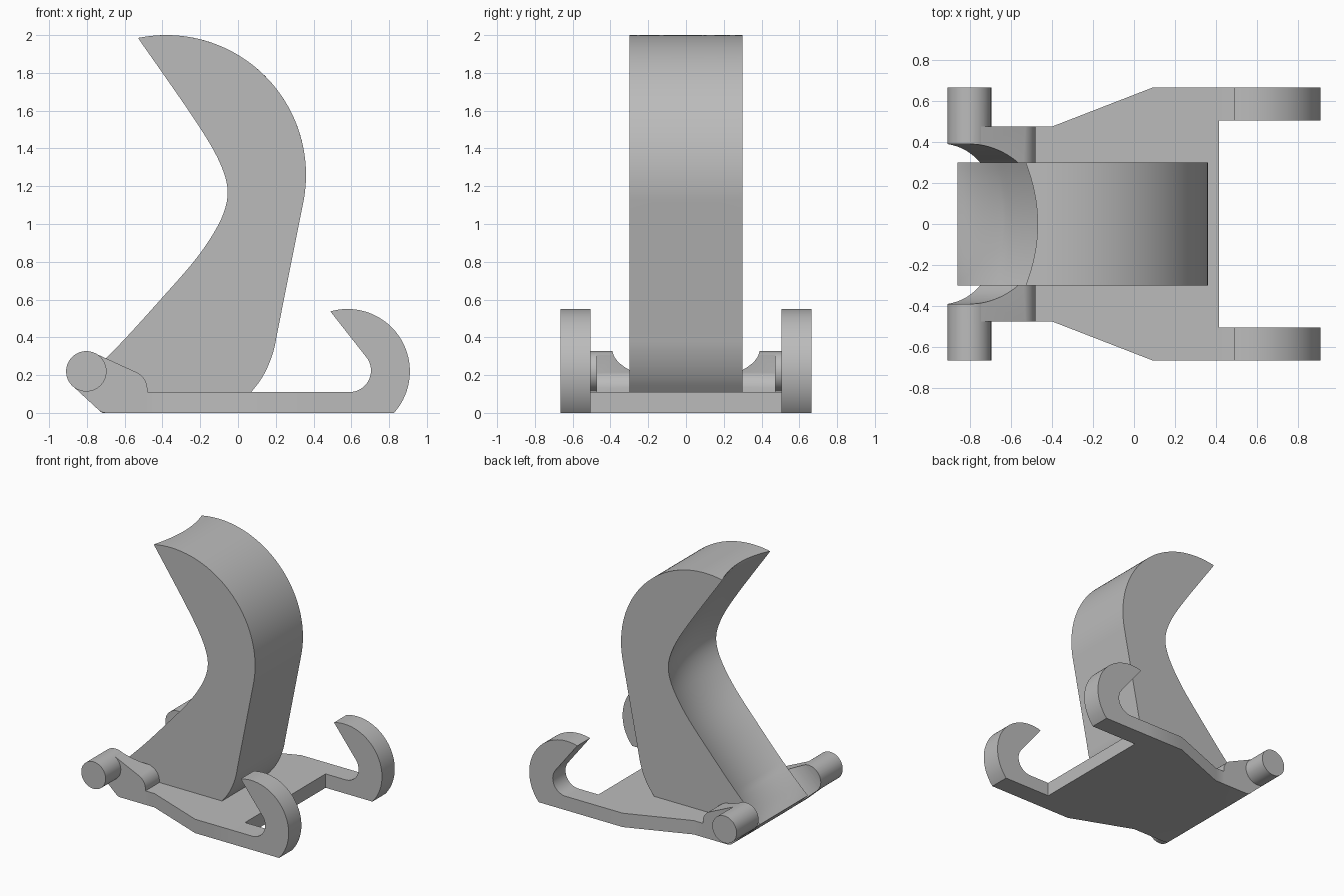
import bpy, bmesh, math
from mathutils import Vector, Matrix

if "Cube" in bpy.data.objects:
    bpy.data.objects.remove(bpy.data.objects["Cube"])

grey = bpy.data.materials.new("plain grey")
grey.use_nodes = True
grey.diffuse_color = (0.5, 0.5, 0.5, 1)
grey.node_tree.nodes["Principled BSDF"].inputs["Base Color"].default_value = (0.5, 0.5, 0.5, 1)


def arc(cx, cz, r, a0, a1, n):
    """Points on a circular arc, angles in degrees."""
    angles = [math.radians(a0 + (a1 - a0) * i / n) for i in range(n + 1)]
    return [(cx + r * math.cos(a), cz + r * math.sin(a)) for a in angles]


def smooth(points, steps=6):
    """Catmull-Rom curve through the points."""
    p = [Vector(q) for q in points]
    p = [2 * p[0] - p[1]] + p + [2 * p[-1] - p[-2]]
    out = []
    for a, b, c, d in zip(p, p[1:], p[2:], p[3:]):
        for i in range(steps):
            t = i / steps
            out.append(tuple(0.5 * (2 * b + (c - a) * t + (2 * a - 5 * b + 4 * c - d) * t**2
                                    + (3 * b - a - 3 * c + d) * t**3)))
    return out + [tuple(points[-1])]


def loft(name, rings):
    """Solid through matching closed rings of 3D points, capped at both ends."""
    bm = bmesh.new()
    loops = [[bm.verts.new(p) for p in ring] for ring in rings]
    n = len(loops[0])
    for a, b in zip(loops, loops[1:]):
        for i in range(n):
            j = (i + 1) % n
            bm.faces.new((a[i], a[j], b[j], b[i]))
    bm.faces.new(loops[0])
    bm.faces.new(loops[-1])
    bmesh.ops.recalc_face_normals(bm, faces=bm.faces)
    mesh = bpy.data.meshes.new(name)
    bm.to_mesh(mesh)
    bm.free()
    mesh.materials.append(grey)
    ob = bpy.data.objects.new(name, mesh)
    bpy.context.collection.objects.link(ob)
    return ob


def side_extrude(name, profile, y0, y1):
    return loft(name, [[(x, y, z) for x, z in profile] for y in (y0, y1)])


def activate(ob):
    bpy.ops.object.select_all(action="DESELECT")
    ob.select_set(True)
    bpy.context.view_layer.objects.active = ob


# Base plate
half = [(-0.48, 0.475), (-0.4, 0.475), (0.09, 0.665), (0.415, 0.665)]
plan = half + [(x, -y) for x, y in reversed(half)]
plate = loft("base_plate", [[(x, y, z) for x, y in plan] for z in (0, 0.11)])

# Pair of hooks
hook = [(0.415, 0)] + arc(0.58, 0.22, 0.33, -41.8, 106, 40)
hook += arc(0.59, 0.224, 0.114, 38, -90, 20) + [(0.415, 0.11)]
hooks = [side_extrude("left_hook", hook, 0.505, 0.665),
         side_extrude("right_hook", hook, -0.665, -0.505)]

# Pivot bar with its sloping mount
bar = side_extrude("pivot_bar", arc(-0.803, 0.22, 0.107, 0, 354, 59), -0.665, 0.665)
mount_profile = [(-0.48, 0), (-0.48, 0.115)] + arc(-0.58, 0.125, 0.1, 5, 60, 10)
mount_profile += arc(-0.803, 0.22, 0.106, 62, 225, 24) + smooth([(-0.745, 0.022), (-0.725, 0.006), (-0.7, 0)], 3)
mount = side_extrude("bar_mount", mount_profile, -0.475, 0.475)

# Round scoop cut through the bar and mount along the foot of the fin
along = Vector((0.674, 0, 0.739))
bpy.ops.mesh.primitive_cylinder_add(vertices=96, radius=0.39, depth=3, location=(-0.81, 0, 0.33))
cutter = bpy.context.object
cutter.name = "scoop_cutter"
cutter.hide_render = True
cutter.rotation_euler = along.to_track_quat("Z", "Y").to_euler()
for ob in (bar, mount):
    activate(ob)
    mod = ob.modifiers.new("scoop", "BOOLEAN")
    mod.operation = "DIFFERENCE"
    mod.solver = "EXACT"
    mod.object = cutter
    bpy.ops.object.modifier_apply(modifier=mod.name)
bpy.data.objects.remove(cutter)

# Curved fin with a hollowed inner face
inner = smooth([(-0.53, 1.985), (-0.4, 1.8), (-0.25, 1.583), (-0.14, 1.41), (-0.078, 1.28),
                (-0.055, 1.175), (-0.072, 1.07), (-0.13, 0.95), (-0.235, 0.8),
                (-0.41, 0.6), (-0.58, 0.412), (-0.69, 0.298), (-0.79, 0.2), (-0.86, 0.135)])
back = [(-0.745, 0.022), (-0.72, 0), (-0.5, 0), (-0.45, 0.05), (0.02, 0.05)]
back += smooth([(0.07, 0.11), (0.12, 0.175), (0.16, 0.25), (0.19, 0.335), (0.207, 0.42)], 4)
radius, centre, width, depth = 0.74, (-0.38, 1.26), 0.3, 0.05


def fin_ring(y):
    hollow = 1 - (y / width) ** 2
    ring = []
    last = len(inner) - 1
    for i, (x, z) in enumerate(inner):
        a, b = Vector(inner[max(i - 1, 0)]), Vector(inner[min(i + 1, last)])
        t = (b - a).normalized()
        d = depth * hollow * min(1, (last - i) / 14)
        ring.append((x - t.y * d, y, z + t.x * d))
    tip = 101.6 - 4.6 * hollow
    ring[0] = (centre[0] + radius * math.cos(math.radians(tip)), y,
               centre[1] + radius * math.sin(math.radians(tip)))
    crown = arc(*centre, radius, -11, tip, 56)[:-1]
    return ring + [(x, y, z) for x, z in back + crown]


slices = 24
fin = loft("fin", [fin_ring(width * (2 * i / slices - 1)) for i in range(slices + 1)])

# Smooth shading with crisp edges
for ob in [plate, bar, mount, fin] + hooks:
    activate(ob)
    bpy.ops.object.shade_smooth_by_angle(angle=math.radians(30))
